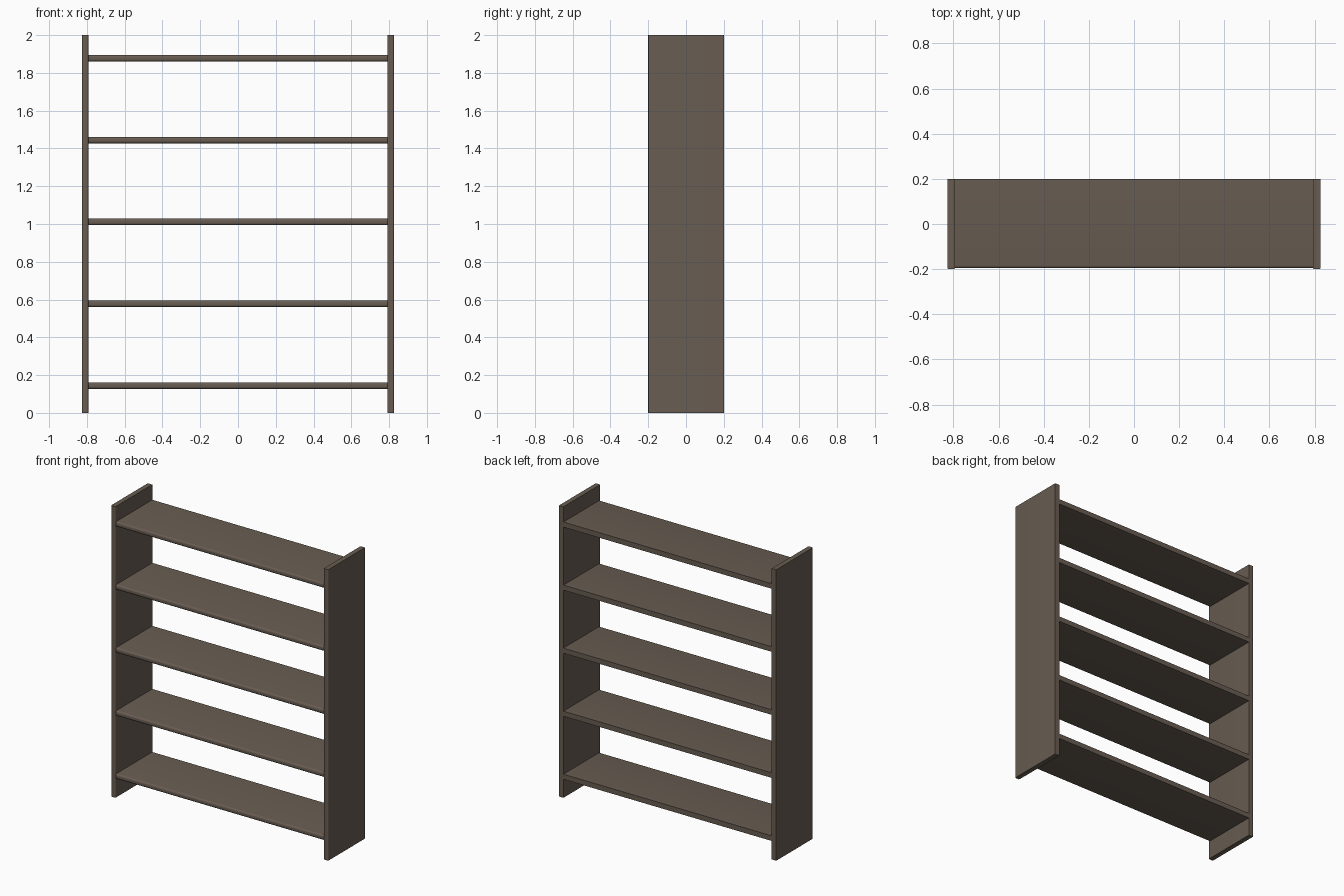
import bpy, bmesh, math

if "Cube" in bpy.data.objects:
    bpy.data.objects.remove(bpy.data.objects["Cube"])

wood = bpy.data.materials.new("dark_brown_wood")
wood.diffuse_color = (0.138, 0.108, 0.084, 1)
wood.use_nodes = True
wood.node_tree.nodes["Principled BSDF"].inputs["Base Color"].default_value = wood.diffuse_color


def board(name, x0, x1, y0, y1, z0, z1, axis, radius):
    """Box board whose front edges running along the given axis are rounded."""
    bm = bmesh.new()
    bmesh.ops.create_cube(bm, size=1)
    for v in bm.verts:
        v.co.x = x0 if v.co.x < 0 else x1
        v.co.y = y0 if v.co.y < 0 else y1
        v.co.z = z0 if v.co.z < 0 else z1
    edges = []
    for e in bm.edges:
        d = e.verts[0].co - e.verts[1].co
        if abs(d[axis]) > 1e-4 and all(v.co.y < 0 for v in e.verts):
            edges.append(e)
    # separate from the axis test: only edges parallel to the axis pass
    bmesh.ops.bevel(bm, geom=edges, offset=radius, segments=4, profile=0.5,
                    affect='EDGES')
    bmesh.ops.recalc_face_normals(bm, faces=bm.faces)
    me = bpy.data.meshes.new(name)
    bm.to_mesh(me)
    bm.free()
    me.materials.append(wood)
    ob = bpy.data.objects.new(name, me)
    bpy.context.collection.objects.link(ob)
    bpy.ops.object.select_all(action='DESELECT')
    ob.select_set(True)
    bpy.context.view_layer.objects.active = ob
    bpy.ops.object.shade_smooth_by_angle(angle=math.radians(35))
    return ob


# Upright side panels
W, INNER, D = 0.826, 0.792, 0.2
board("left_panel", -W, -INNER, -D, D, 0, 2, 2, 0.007)
board("right_panel", INNER, W, -D, D, 0, 2, 2, 0.007)

# Five evenly spaced shelves with a rounded front edge
for i in range(5):
    z = 0.127 + i * 0.4333
    board(f"shelf_{i + 1}", -INNER, INNER, -0.196, D, z, z + 0.035, 0, 0.012)
